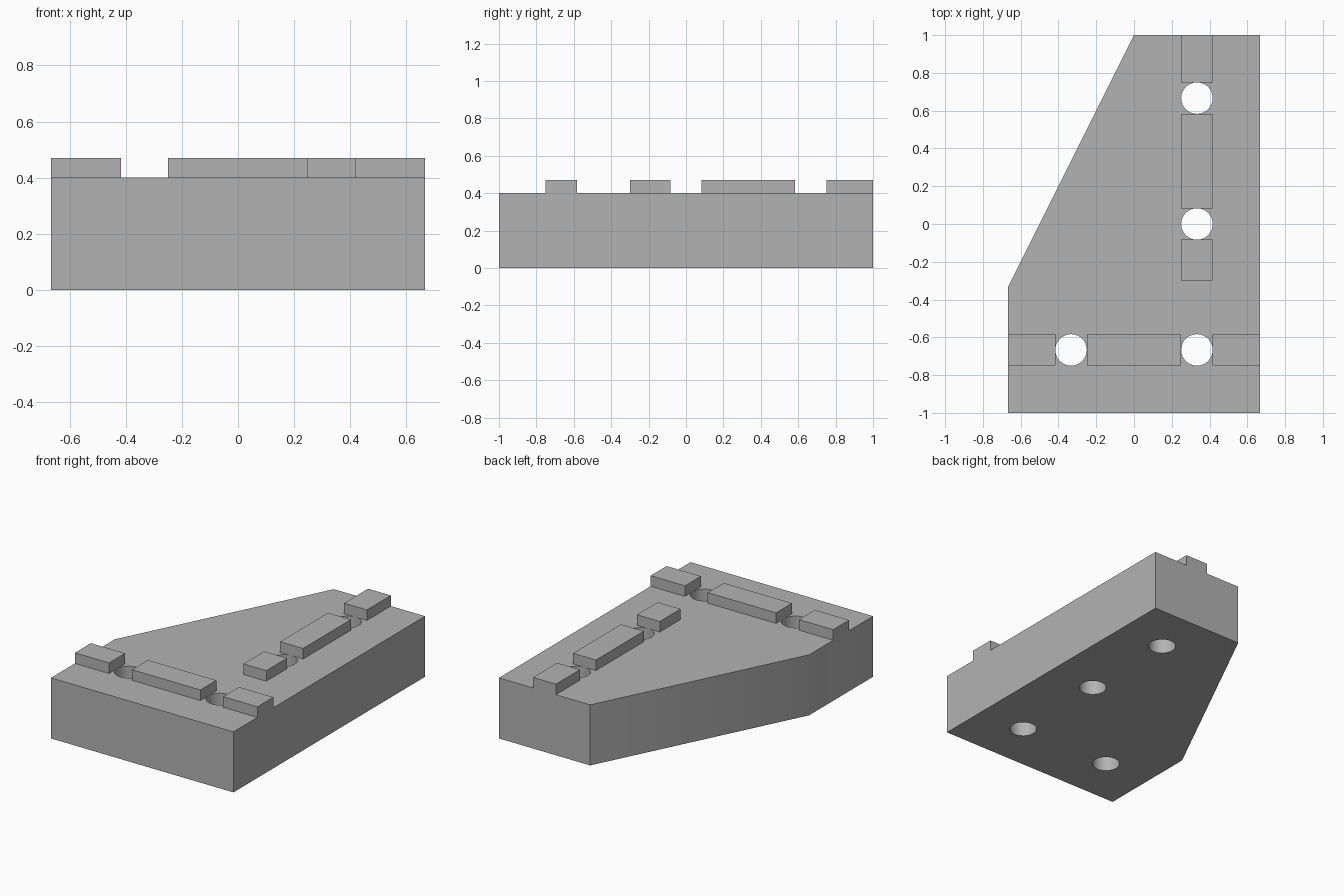
import bpy, bmesh, math
from mathutils import Matrix, Vector

cube = bpy.data.objects.get("Cube")
if cube:
    bpy.data.objects.remove(cube, do_unlink=True)

HALF_W, HEIGHT, KEY_TOP = 2 / 3, 0.4, 0.47
RADIUS = 1 / 12                      # hole radius, also half the key width
COL_X, ROW_Y = 1 / 3, -2 / 3         # centre lines of the two key runs

GREY = (0.45, 0.45, 0.45, 1)
grey = bpy.data.materials.new("plain_grey")
grey.use_nodes = True
grey.diffuse_color = GREY
grey.node_tree.nodes["Principled BSDF"].inputs["Base Color"].default_value = GREY


def finish(name, bm):
    bmesh.ops.recalc_face_normals(bm, faces=bm.faces)
    mesh = bpy.data.meshes.new(name)
    bm.to_mesh(mesh)
    bm.free()
    mesh.materials.append(grey)
    obj = bpy.data.objects.new(name, mesh)
    bpy.context.collection.objects.link(obj)
    return obj


def prism(name, outline, z0, z1):
    bm = bmesh.new()
    base = bm.faces.new([bm.verts.new((x, y, z0)) for x, y in outline])
    top = bmesh.ops.extrude_face_region(bm, geom=[base], use_keep_orig=True)["geom"]
    verts = [g for g in top if isinstance(g, bmesh.types.BMVert)]
    bmesh.ops.translate(bm, verts=verts, vec=(0, 0, z1 - z0))
    return finish(name, bm)


def key(name, x0, x1, y0, y1):
    return prism(name, [(x0, y0), (x1, y0), (x1, y1), (x0, y1)], HEIGHT, KEY_TOP)


# Base plate with one slanted corner
plate = prism("base_plate", [(-HALF_W, -1), (HALF_W, -1), (HALF_W, 1),
                             (0, 1), (-HALF_W, -1 / 3)], 0, HEIGHT)

# Four bolt holes cut through the plate
bm = bmesh.new()
for x, y in [(-COL_X, ROW_Y), (COL_X, ROW_Y), (COL_X, 0), (COL_X, -ROW_Y)]:
    bmesh.ops.create_cone(bm, cap_ends=True, segments=48, radius1=RADIUS,
                          radius2=RADIUS, depth=1,
                          matrix=Matrix.Translation(Vector((x, y, HEIGHT / 2))))
cutter = finish("hole_cutter", bm)
cutter.hide_render = True

bpy.ops.object.select_all(action="DESELECT")
bpy.context.view_layer.objects.active = plate
plate.select_set(True)
mod = plate.modifiers.new("bolt_holes", "BOOLEAN")
mod.operation = "DIFFERENCE"
mod.solver = "EXACT"
mod.object = cutter
bpy.ops.object.modifier_apply(modifier=mod.name)
bpy.data.objects.remove(cutter, do_unlink=True)
bpy.ops.object.shade_smooth_by_angle(angle=math.radians(30))

# Keys across the front, between the holes
for name, x0, x1 in [("right", -HALF_W, -COL_X - RADIUS),
                     ("middle", -COL_X + RADIUS, COL_X - RADIUS),
                     ("left", COL_X + RADIUS, HALF_W)]:
    key("cross_key_" + name, x0, x1, ROW_Y - RADIUS, ROW_Y + RADIUS)

# Keys running front to back, between the holes
for name, y0, y1 in [("front", -0.3, -RADIUS),
                     ("middle", RADIUS, -ROW_Y - RADIUS),
                     ("back", -ROW_Y + RADIUS, 1)]:
    key("long_key_" + name, COL_X - RADIUS, COL_X + RADIUS, y0, y1)
